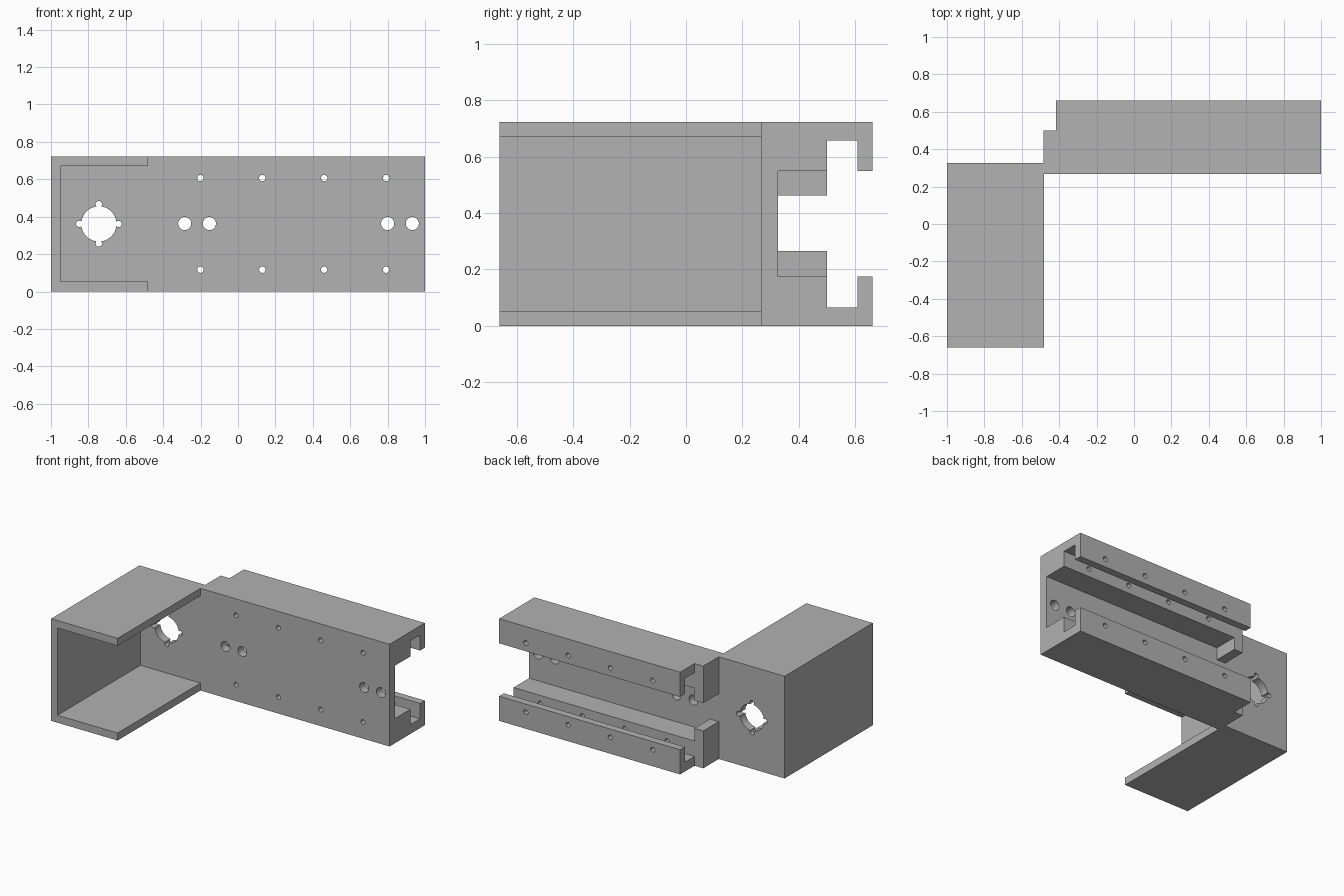
import bpy, bmesh, math
from mathutils import Matrix, Vector

cube = bpy.data.objects.get("Cube")
if cube:
    bpy.data.objects.remove(cube, do_unlink=True)

H = 0.723      # overall height
MID = H / 2
BACK = 0.326   # rear face of the mounting plate
FRONT = 0.266  # front face of the mounting plate

grey = bpy.data.materials.new("plain grey")
grey.use_nodes = True
grey.diffuse_color = (0.445, 0.445, 0.445, 1)
grey.node_tree.nodes["Principled BSDF"].inputs["Base Color"].default_value = grey.diffuse_color


def make_object(name, bm):
    bmesh.ops.recalc_face_normals(bm, faces=bm.faces)
    mesh = bpy.data.meshes.new(name)
    bm.to_mesh(mesh)
    bm.free()
    mesh.materials.append(grey)
    obj = bpy.data.objects.new(name, mesh)
    bpy.context.scene.collection.objects.link(obj)
    return obj


def box(name, x, y, z):
    bm = bmesh.new()
    bmesh.ops.create_cube(bm, size=1)
    for v in bm.verts:
        v.co = Vector(r[0] if c < 0 else r[1] for c, r in zip(v.co, (x, y, z)))
    return make_object(name, bm)


def drill(name, x, z, radius, sides):
    bm = bmesh.new()
    turn = Matrix.Translation((x, 0.5, z)) @ Matrix.Rotation(math.pi / 2, 4, 'X')
    bmesh.ops.create_cone(bm, cap_ends=True, segments=sides, radius1=radius,
                          radius2=radius, depth=0.8, matrix=turn)
    return make_object(name, bm)


# Solid bracket: plan outline raised to full height
outline = [(-1, -0.66), (-0.48, -0.66), (-0.48, FRONT), (1, FRONT), (1, 0.66),
           (-0.416, 0.66), (-0.416, 0.499), (-0.485, 0.499), (-0.485, BACK), (-1, BACK)]
bm = bmesh.new()
base = bm.faces.new([bm.verts.new((x, y, 0)) for x, y in outline])
top = bmesh.ops.extrude_face_region(bm, geom=[base])["geom"]
bmesh.ops.translate(bm, vec=(0, 0, H),
                    verts=[g for g in top if isinstance(g, bmesh.types.BMVert)])
bracket = make_object("motor_rail_bracket", bm)

# Open motor housing, rail channel, undercut grooves and end-stop gap
cutters = [
    box("housing_cavity", (-0.95, 0), (-1, FRONT), (0.053, H - 0.053)),
    box("channel_pocket", (-0.416, 1.2), (BACK, 0.55), (MID - 0.187, MID + 0.187)),
    box("channel_groove", (-0.7, 1.2), (0.499, 0.607), (MID - 0.296, MID + 0.296)),
    box("channel_mouth", (-0.7, 1.2), (0.55, 0.8), (MID - 0.187, MID + 0.187)),
    box("stop_gap", (-0.7, 0), (BACK, 0.55), (MID - 0.097, MID + 0.1)),
]

# Motor bore with four screw notches
cutters.append(drill("motor_bore", -0.744, MID, 0.094, 64))
for i in range(4):
    a = i * math.pi / 2
    cutters.append(drill("motor_screw", -0.744 + 0.105 * math.cos(a),
                         MID + 0.105 * math.sin(a), 0.017, 24))

# Large mounting holes and two rows of rail screws
for x in (-0.285, -0.153, 0.8, 0.932):
    cutters.append(drill("mount_hole", x, MID + 0.002, 0.035, 32))
for i in range(4):
    for side in (-1, 1):
        cutters.append(drill("rail_screw", -0.201 + i * 0.331, MID + side * 0.245, 0.017, 24))

for c in cutters:
    c.hide_render = True
    mod = bracket.modifiers.new(c.name, 'BOOLEAN')
    mod.operation = 'DIFFERENCE'
    mod.solver = 'EXACT'
    mod.object = c

# Bake the cuts and discard the cutters
bpy.context.view_layer.update()
result = bpy.data.meshes.new_from_object(
    bracket.evaluated_get(bpy.context.evaluated_depsgraph_get()))
bracket.modifiers.clear()
bracket.data = result
result.materials.clear()
result.materials.append(grey)
for p in result.polygons:
    p.material_index = 0
for c in cutters:
    bpy.data.objects.remove(c, do_unlink=True)

bpy.ops.object.select_all(action='DESELECT')
bracket.select_set(True)
bpy.context.view_layer.objects.active = bracket
bpy.ops.object.shade_smooth_by_angle(angle=math.radians(30))
